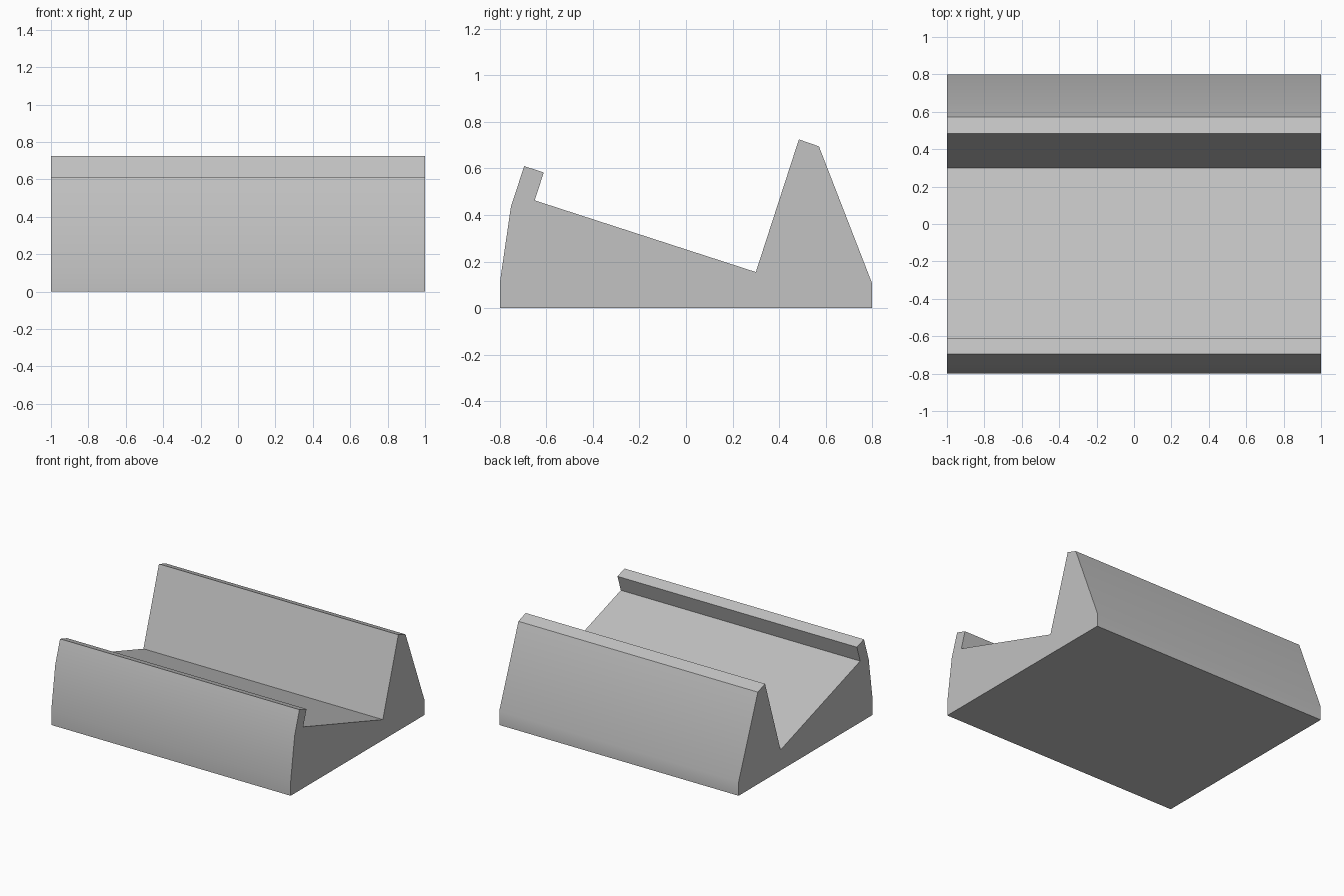
import bpy
import bmesh
from math import radians

cube = bpy.data.objects.get("Cube")
if cube:
    bpy.data.objects.remove(cube, do_unlink=True)

# Plain grey material
GREY = (0.54, 0.54, 0.54, 1)
grey = bpy.data.materials.new("light grey")
grey.use_nodes = True
grey.diffuse_color = GREY
grey.node_tree.nodes["Principled BSDF"].inputs["Base Color"].default_value = GREY

# Side profile (y, z): front lip, sloping seat, back rest
PROFILE = [
    (-0.80, 0), (-0.80, 0.107), (-0.752, 0.437), (-0.695, 0.61),
    (-0.611, 0.583), (-0.65, 0.463), (0.30, 0.155), (0.485, 0.725),
    (0.571, 0.695), (0.80, 0.105), (0.80, 0),
]
WIDTH = 2.0

# Extrude the profile across the width
bm = bmesh.new()
side = bm.faces.new([bm.verts.new((-WIDTH / 2, y, z)) for y, z in PROFILE])
extruded = bmesh.ops.extrude_face_region(bm, geom=[side], use_keep_orig=True)
far_verts = [v for v in extruded["geom"] if isinstance(v, bmesh.types.BMVert)]
bmesh.ops.translate(bm, verts=far_verts, vec=(WIDTH, 0, 0))
bmesh.ops.recalc_face_normals(bm, faces=bm.faces)
mesh = bpy.data.meshes.new("stand_body")
bm.to_mesh(mesh)
bm.free()
mesh.materials.append(grey)

stand = bpy.data.objects.new("stand_body", mesh)
bpy.context.collection.objects.link(stand)

# Soften only the gentle bends of the outer walls
bpy.ops.object.select_all(action="DESELECT")
stand.select_set(True)
bpy.context.view_layer.objects.active = stand
bpy.ops.object.shade_smooth_by_angle(angle=radians(30))
